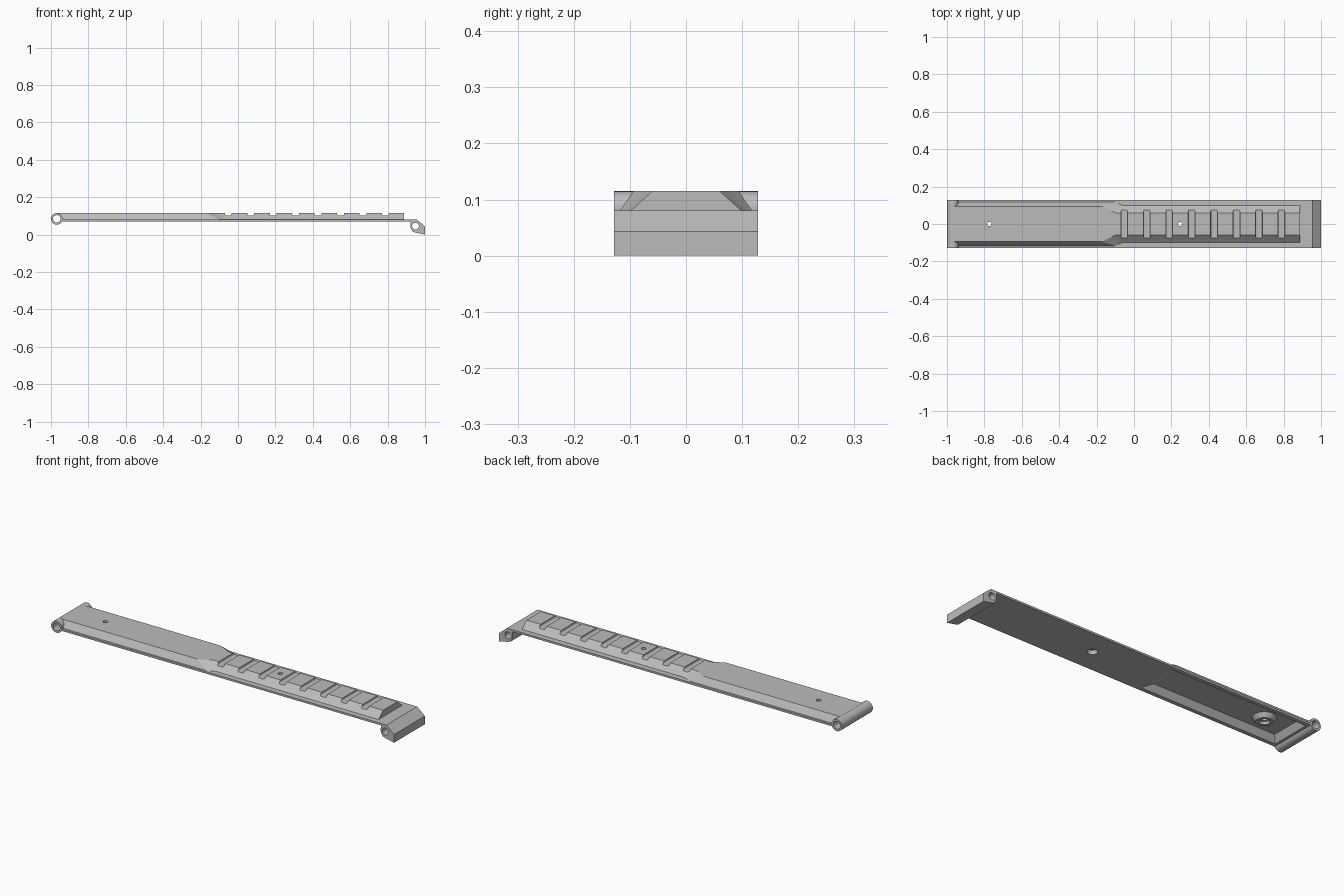
import bpy, bmesh, math
from mathutils import Vector

old = bpy.data.objects.get("Cube")
if old:
    bpy.data.objects.remove(old)

W, TOP, DECK, UNDER = 0.128, 0.115, 0.081, 0.071   # half width, main heights

grey = bpy.data.materials.new("plain_grey")
grey.use_nodes = True
grey.diffuse_color = (0.5, 0.5, 0.5, 1)
grey.node_tree.nodes["Principled BSDF"].inputs["Base Color"].default_value = (0.5, 0.5, 0.5, 1)


def finish(name, bm):
    bmesh.ops.recalc_face_normals(bm, faces=bm.faces)
    mesh = bpy.data.meshes.new(name)
    bm.to_mesh(mesh)
    bm.free()
    mesh.materials.append(grey)
    obj = bpy.data.objects.new(name, mesh)
    bpy.context.collection.objects.link(obj)
    return obj


def prism(name, profile, half):
    """Extrude an (x, z) outline across the width."""
    bm = bmesh.new()
    face = bm.faces.new([bm.verts.new((x, -half, z)) for x, z in profile])
    ext = bmesh.ops.extrude_face_region(bm, geom=[face])["geom"]
    verts = [v for v in ext if isinstance(v, bmesh.types.BMVert)]
    bmesh.ops.translate(bm, verts=verts, vec=(0, 2 * half, 0))
    return finish(name, bm)


def hull(name, points):
    """Convex block from points mirrored over y."""
    bm = bmesh.new()
    for x, y, z in points:
        bm.verts.new((x, y, z))
        bm.verts.new((x, -y, z))
    bmesh.ops.convex_hull(bm, input=bm.verts)
    bmesh.ops.dissolve_limit(bm, angle_limit=0.01, verts=bm.verts, edges=bm.edges)
    return finish(name, bm)


def circle(cx, cz, r, n=32):
    return [(cx + r * math.cos(2 * math.pi * i / n),
             cz + r * math.sin(2 * math.pi * i / n)) for i in range(n)]


def cone(name, x, z0, z1, r0, r1):
    bm = bmesh.new()
    bmesh.ops.create_cone(bm, cap_ends=True, segments=32, radius1=r0, radius2=r1, depth=z1 - z0)
    bmesh.ops.translate(bm, verts=bm.verts, vec=(x, 0, (z0 + z1) / 2))
    return finish(name, bm)


def combine(target, tool, operation):
    mod = target.modifiers.new("join", 'BOOLEAN')
    mod.operation, mod.object, mod.solver = operation, tool, 'EXACT'
    bpy.context.view_layer.objects.active = target
    bpy.ops.object.modifier_apply(modifier=mod.name)
    bpy.data.objects.remove(tool)


# Base plate with the drooping hook at the +x end
panel = prism("rail_panel", [
    (-0.968, UNDER), (0.923, UNDER), (0.921, 0.04), (0.932, 0.017), (0.95, 0.01),
    (1.0, 0.0), (1.0, 0.043), (0.955, DECK), (-0.968, DECK)], W)

# Hinge barrel at the -x end
combine(panel, prism("hinge_barrel", circle(-0.969, 0.084, 0.031), W), 'UNION')

# Raised wide section with chamfered sides and slanted shoulders
wide = hull("wide_section", [
    (-0.965, 0.117, DECK), (-0.965, 0.094, TOP), (-0.965, 0.117, 0.076),
    (-0.17, 0.094, TOP), (-0.10, 0.117, DECK), (-0.10, 0.117, 0.076),
    (-0.10, 0.06, TOP), (-0.06, 0.098, DECK), (-0.06, 0.098, 0.076)])
combine(panel, wide, 'UNION')

# Narrow rail
rail = hull("narrow_rail", [(x, y, z) for x in (-0.2, 0.888)
            for y, z in ((0.06, TOP), (0.098, DECK), (0.098, 0.076))])
combine(panel, rail, 'UNION')

# Rounded cross slots along the rail
for i in range(8):
    x = -0.052 + 0.12 * i
    h, r, floor = 0.018, 0.007, 0.101
    arc = [(r * math.sin(a), r * math.cos(a)) for a in (k * math.pi / 8 for k in range(5))]
    right = [(x + h - r + s, floor + r - c) for s, c in arc]
    left = [(x - h + r - s, floor + r - c) for s, c in reversed(arc)]
    combine(panel, prism("slot", right + [(x + h, 0.13), (x - h, 0.13)] + left, 0.12), 'DIFFERENCE')

# Hollow underside of the wide section
hollow = hull("hollow", [
    (-0.935, 0.115, 0.06), (-0.905, 0.086, 0.103),
    (-0.11, 0.115, 0.06), (-0.19, 0.086, 0.103)])
combine(panel, hollow, 'DIFFERENCE')

# Screw boss inside the hollow, then both screw holes with countersinks
combine(panel, cone("screw_boss", -0.773, 0.082, 0.108, 0.04, 0.06), 'UNION')
for x, z0, z1 in ((-0.773, 0.075, 0.095), (0.247, 0.06, 0.09)):
    combine(panel, cone("countersink", x, z0, z1, 0.028, 0.02), 'DIFFERENCE')
    combine(panel, cone("screw_hole", x, 0.05, 0.14, 0.012, 0.012), 'DIFFERENCE')

# Pin holes through hinge and hook
for x, z, r in ((-0.969, 0.084, 0.02), (0.949, 0.045, 0.018)):
    combine(panel, prism("pin_hole", circle(x, z, r), 0.2), 'DIFFERENCE')

bpy.ops.object.select_all(action='DESELECT')
panel.select_set(True)
bpy.context.view_layer.objects.active = panel
bpy.ops.object.shade_smooth_by_angle(angle=math.radians(25))
